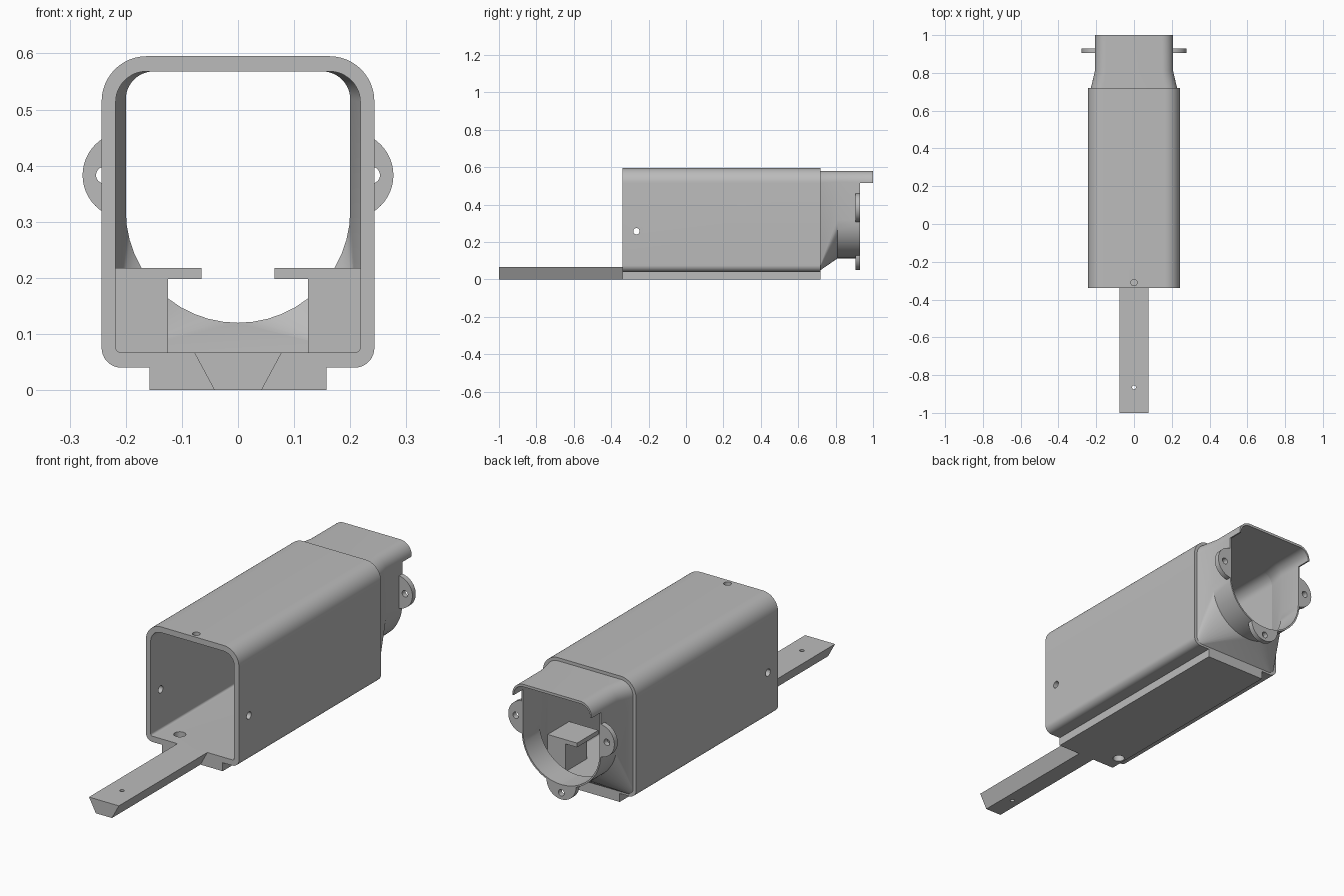
import bpy, bmesh, math
from mathutils import Matrix, Vector

if "Cube" in bpy.data.objects:
    bpy.data.objects.remove(bpy.data.objects["Cube"], do_unlink=True)

# One grey plastic for everything
grey = bpy.data.materials.new("grey plastic")
grey.use_nodes = True
colour = (0.5, 0.5, 0.5, 1)
grey.diffuse_color = colour
grey.node_tree.nodes["Principled BSDF"].inputs["Base Color"].default_value = colour

FRONT, JOIN, NECK, REAR, LIP = -0.34, 0.72, 0.81, 0.93, 1.0


def add_object(name, bm):
    bmesh.ops.recalc_face_normals(bm, faces=bm.faces)
    mesh = bpy.data.meshes.new(name)
    bm.to_mesh(mesh)
    bm.free()
    mesh.materials.append(grey)
    obj = bpy.data.objects.new(name, mesh)
    bpy.context.scene.collection.objects.link(obj)
    return obj


def section(half, bottom, top, r_top, r_bottom, n=12):
    """Rounded rectangle in x and z, with separate top and bottom radii."""
    corners = [(half - r_top, top - r_top, r_top, 0),
               (-half + r_top, top - r_top, r_top, 90),
               (-half + r_bottom, bottom + r_bottom, r_bottom, 180),
               (half - r_bottom, bottom + r_bottom, r_bottom, 270)]
    pts = []
    for cx, cz, r, start in corners:
        for i in range(n + 1):
            a = math.radians(start + 90 * i / n)
            pts.append((cx + r * math.cos(a), cz + r * math.sin(a)))
    return pts


def loft(name, loops, shell=False):
    """Skin (y, section) loops; a shell joins the last loop to the first."""
    bm = bmesh.new()
    rings = [[bm.verts.new((x, y, z)) for x, z in pts] for y, pts in loops]
    pairs = list(zip(rings, rings[1:]))
    if shell:
        pairs.append((rings[-1], rings[0]))
    else:
        bm.faces.new(rings[0])
        bm.faces.new(rings[-1])
    for a, b in pairs:
        for i in range(len(a)):
            j = (i + 1) % len(a)
            bm.faces.new((a[i], a[j], b[j], b[i]))
    return add_object(name, bm)


def box(name, x0, x1, y0, y1, z0, z1):
    return loft(name, [(y, [(x0, z0), (x1, z0), (x1, z1), (x0, z1)]) for y in (y0, y1)])


def rod(name, centre, axis, radius, length, n=32):
    bm = bmesh.new()
    turn = Vector((0, 0, 1)).rotation_difference(Vector(axis)).to_matrix().to_4x4()
    bmesh.ops.create_cone(bm, cap_ends=True, segments=n, radius1=radius, radius2=radius,
                          depth=length, matrix=Matrix.Translation(centre) @ turn)
    return add_object(name, bm)


def cut(obj, *cutters):
    bpy.context.view_layer.objects.active = obj
    for c in cutters:
        c.hide_render = True
        mod = obj.modifiers.new("cut", 'BOOLEAN')
        mod.operation = 'DIFFERENCE'
        mod.solver = 'EXACT'
        mod.object = c
        bpy.ops.object.modifier_apply(modifier=mod.name)


X, Y, Z = (1, 0, 0), (0, 1, 0), (0, 0, 1)
parts, cutters = [], []

# Main square tube
outer = section(0.243, 0.04, 0.595, 0.08, 0.035)
inner = section(0.218, 0.067, 0.568, 0.055, 0.01)
tube = loft("main_tube", [(FRONT, outer), (JOIN, outer), (JOIN, inner), (FRONT, inner)], True)

# Rail under the tube
rail = box("base_rail", -0.158, 0.158, FRONT, JOIN, 0, 0.055)

# Dovetail tongue reaching forward
dovetail = [(-0.042, 0), (0.042, 0), (0.078, 0.067), (-0.078, 0.067)]
tongue = loft("dovetail_tongue", [(-1, dovetail), (FRONT, dovetail)])

# Rear nozzle blending from the square tube to a round-bottomed mouth
neck_out = section(0.228, 0.05, 0.58, 0.065, 0.03)
mouth_out = section(0.207, 0.112, 0.58, 0.06, 0.2065)
mouth_in = section(0.2, 0.12, 0.568, 0.05, 0.1995)
nozzle = loft("rear_nozzle", [(JOIN, neck_out), (NECK, mouth_out), (LIP, mouth_out),
                              (LIP, mouth_in), (NECK, mouth_in), (JOIN, inner)], True)
trim = box("lip_trim", -0.4, 0.4, REAR, 1.1, -0.1, 0.515)
cut(nozzle, trim)
cutters.append(trim)

# Screw holes
roof_hole = rod("roof_hole", (0, -0.31, 0.58), Z, 0.017, 0.1)
side_hole = rod("side_hole", (0, -0.265, 0.257), X, 0.017, 0.6)
floor_hole = rod("floor_hole", (-0.124, -0.257, 0.03), Z, 0.026, 0.15)
tongue_hole = rod("tongue_hole", (0, -0.865, 0.03), Z, 0.01, 0.2)
cut(tube, roof_hole, side_hole, floor_hole)
cut(rail, floor_hole)
cut(tongue, tongue_hole)
cutters += [roof_hole, side_hole, floor_hole, tongue_hole]
parts += [tube, rail, tongue, nozzle]

# Mounting ears round the nozzle, trimmed to its outer wall
bore_section = section(0.204, 0.116, 0.574, 0.055, 0.2035)
bore = loft("ear_trim", [(0.85, bore_section), (0.99, bore_section)])
cutters.append(bore)
for name, x, z, hx, hz in [("left_ear", 0.2, 0.383, 0.238, 0.383),
                           ("right_ear", -0.2, 0.383, -0.238, 0.383),
                           ("bottom_ear", 0, 0.127, 0, 0.081)]:
    ear = rod(name, (x, 0.9175, z), Y, 0.077, 0.025, 48)
    hole = rod("ear_hole", (hx, 0.9175, hz), Y, 0.015, 0.1)
    cut(ear, bore, hole)
    cutters.append(hole)
    parts.append(ear)

# Pair of inner ledges: a block with an overhanging plate
for side, s in (("left", 1), ("right", -1)):
    parts.append(box(side + "_ledge_block", *sorted((s * 0.125, s * 0.219)), 0.56, JOIN, 0.062, 0.198))
    parts.append(box(side + "_ledge_plate", *sorted((s * 0.065, s * 0.219)), 0.56, JOIN, 0.198, 0.218))

for c in cutters:
    bpy.data.objects.remove(c, do_unlink=True)

# Smooth the curves, keep the edges crisp
bpy.ops.object.select_all(action='DESELECT')
for p in parts:
    p.select_set(True)
bpy.context.view_layer.objects.active = tube
bpy.ops.object.shade_smooth_by_angle(angle=math.radians(30))
